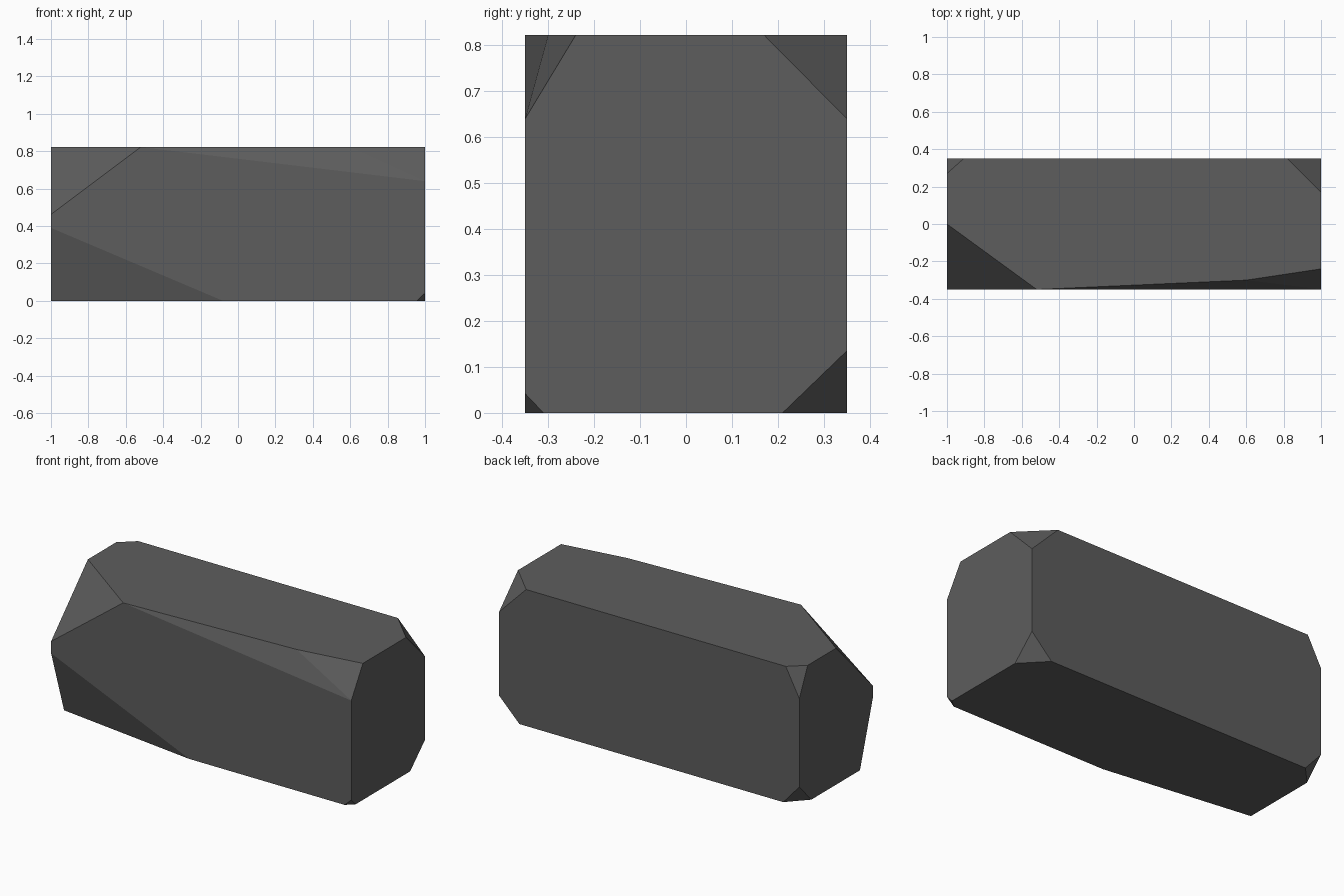
import bpy, bmesh
from math import radians
from mathutils import Vector

if "Cube" in bpy.data.objects:
    bpy.data.objects.remove(bpy.data.objects["Cube"])

HX, HY, H = 1.0, 0.35, 0.822   # half length, half depth, height

# Each corner of the block: side signs (x, y, z) -> how far the chip runs along x, y, z
chips = {
    (-1, -1,  1): (0.48, 0.35, 0.36),
    (-1, -1, -1): (0.92, 0.123, 0.39),
    ( 1, -1,  1): (0.40, 0.11, 0.182),
    ( 1, -1, -1): (0.045, 0.04, 0.042),
    (-1,  1,  1): (0.09, 0.08, 0.17),
    (-1,  1, -1): (0.107, 0.114, 0.12),
    ( 1,  1,  1): (0.18, 0.18, 0.182),
    ( 1,  1, -1): (0.135, 0.14, 0.135),
}

# Stone block: convex hull of the chip points
bm = bmesh.new()
for (sx, sy, sz), cut in chips.items():
    corner = Vector((sx * HX, sy * HY, H if sz > 0 else 0.0))
    for axis, sign in enumerate((sx, sy, sz)):
        p = corner.copy()
        p[axis] -= sign * cut[axis]
        # the front right top chip leans the front face back slightly
        if (sx, sy, sz) == (1, -1, 1) and axis == 0:
            p.y += 0.05
        bm.verts.new(p)
bmesh.ops.convex_hull(bm, input=bm.verts)
bmesh.ops.dissolve_limit(bm, angle_limit=radians(0.5), verts=bm.verts, edges=bm.edges)
bmesh.ops.recalc_face_normals(bm, faces=bm.faces)

mesh = bpy.data.meshes.new("stone_block")
bm.to_mesh(mesh)
bm.free()

# Dark grey stone
stone = bpy.data.materials.new("dark grey stone")
stone.diffuse_color = (0.11, 0.11, 0.11, 1)
stone.use_nodes = True
stone.node_tree.nodes["Principled BSDF"].inputs["Base Color"].default_value = stone.diffuse_color
mesh.materials.append(stone)

block = bpy.data.objects.new("stone_block", mesh)
bpy.context.collection.objects.link(block)
